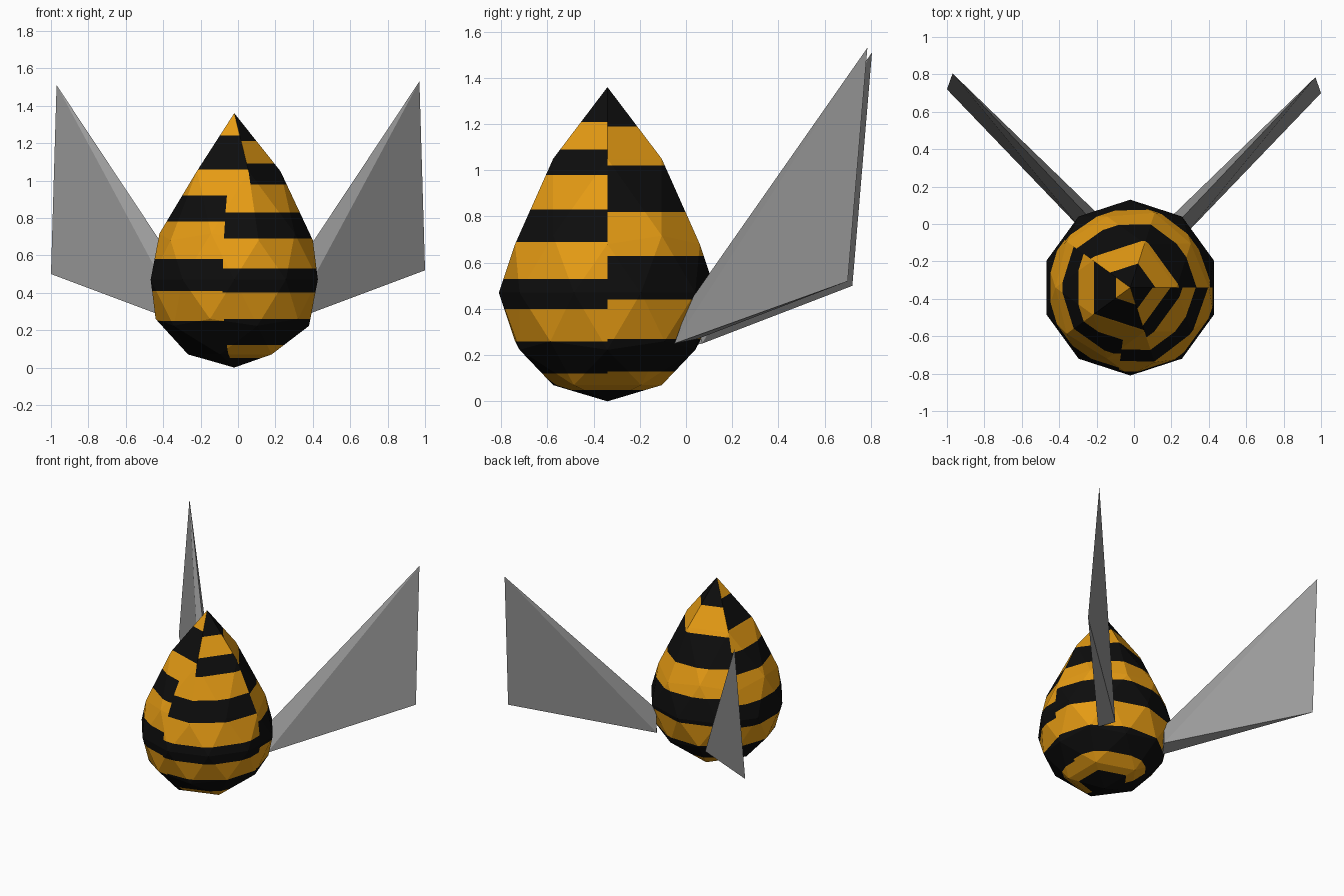
import bpy, bmesh, math
from mathutils import Vector

if "Cube" in bpy.data.objects:
    bpy.data.objects.remove(bpy.data.objects["Cube"])


def material(name, rgb):
    m = bpy.data.materials.new(name)
    m.diffuse_color = (*rgb, 1)
    m.use_nodes = True
    m.node_tree.nodes["Principled BSDF"].inputs["Base Color"].default_value = m.diffuse_color
    return m


orange = material("amber orange", (0.79, 0.33, 0.007))
black = material("stripe black", (0.004, 0.004, 0.004))
grey = material("wing grey", (0.33, 0.33, 0.33))


def add_object(name, bm, mats):
    me = bpy.data.meshes.new(name)
    bm.to_mesh(me)
    bm.free()
    for m in mats:
        me.materials.append(m)
    ob = bpy.data.objects.new(name, me)
    bpy.context.collection.objects.link(ob)
    return ob


# Teardrop body: low-poly sphere with its top pulled to a point
R, CX, CY = 0.47, -0.02, -0.34
bm = bmesh.new()
bmesh.ops.create_icosphere(bm, subdivisions=2, radius=R)
for v in bm.verts:
    h = v.co.z / R
    if h > 0.95:
        v.co.z += 0.42
    elif h > 0.8:
        v.co.z += 0.18
    v.co.z += R

# Stripe edges per side, from the top down: (starts black, heights)
FRONT_RIGHT = (True, [1.21, 1.09, 0.98, 0.83, 0.69, 0.53, 0.40, 0.26, 0.12, 0.05])
BACK = (True, [1.19, 1.02, 0.82, 0.63, 0.44, 0.27, 0.13, 0.05])
FRONT_LEFT = (False, [1.24, 1.06, 0.92, 0.78, 0.58, 0.41, 0.25])


def cut(co, no):
    bmesh.ops.bisect_plane(bm, geom=bm.verts[:] + bm.edges[:] + bm.faces[:],
                           dist=1e-5, plane_co=co, plane_no=no)


for z in sorted(set(FRONT_RIGHT[1] + BACK[1] + FRONT_LEFT[1])):
    cut((0, 0, z), (0, 0, 1))
for deg in (0, 144, 288, 262):
    a = math.radians(deg)
    cut((0, 0, 0), (-math.sin(a), math.cos(a), 0))

for f in bm.faces:
    c = f.calc_center_median()
    az = math.degrees(math.atan2(c.y, c.x)) % 360
    seam = 288 if c.z > 0.92 else 262
    start, edges = BACK if az < 144 else FRONT_LEFT if az < seam else FRONT_RIGHT
    below = sum(c.z < e for e in edges)
    f.material_index = int(start) ^ (below % 2)

bmesh.ops.translate(bm, verts=bm.verts[:], vec=(CX, CY, 0))
add_object("striped_body", bm, [orange, black])

# Wings: thin faceted wedges, mirrored, swept back and outward
WING = [(0.97, 0.785, 1.53), (1.0, 0.70, 0.52),
        (0.24, 0.015, 0.43), (0.28, -0.05, 0.25), (0.21, 0.05, 0.27)]
for name, side, shift in (("right_wing", 1, (0, 0, 0)),
                          ("left_wing", -1, (0, 0.02, -0.02))):
    bm = bmesh.new()
    for x, y, z in WING:
        bm.verts.new(Vector((x * side, y, z)) + Vector(shift))
    bmesh.ops.convex_hull(bm, input=bm.verts[:])
    bmesh.ops.recalc_face_normals(bm, faces=bm.faces[:])
    add_object(name, bm, [grey])
